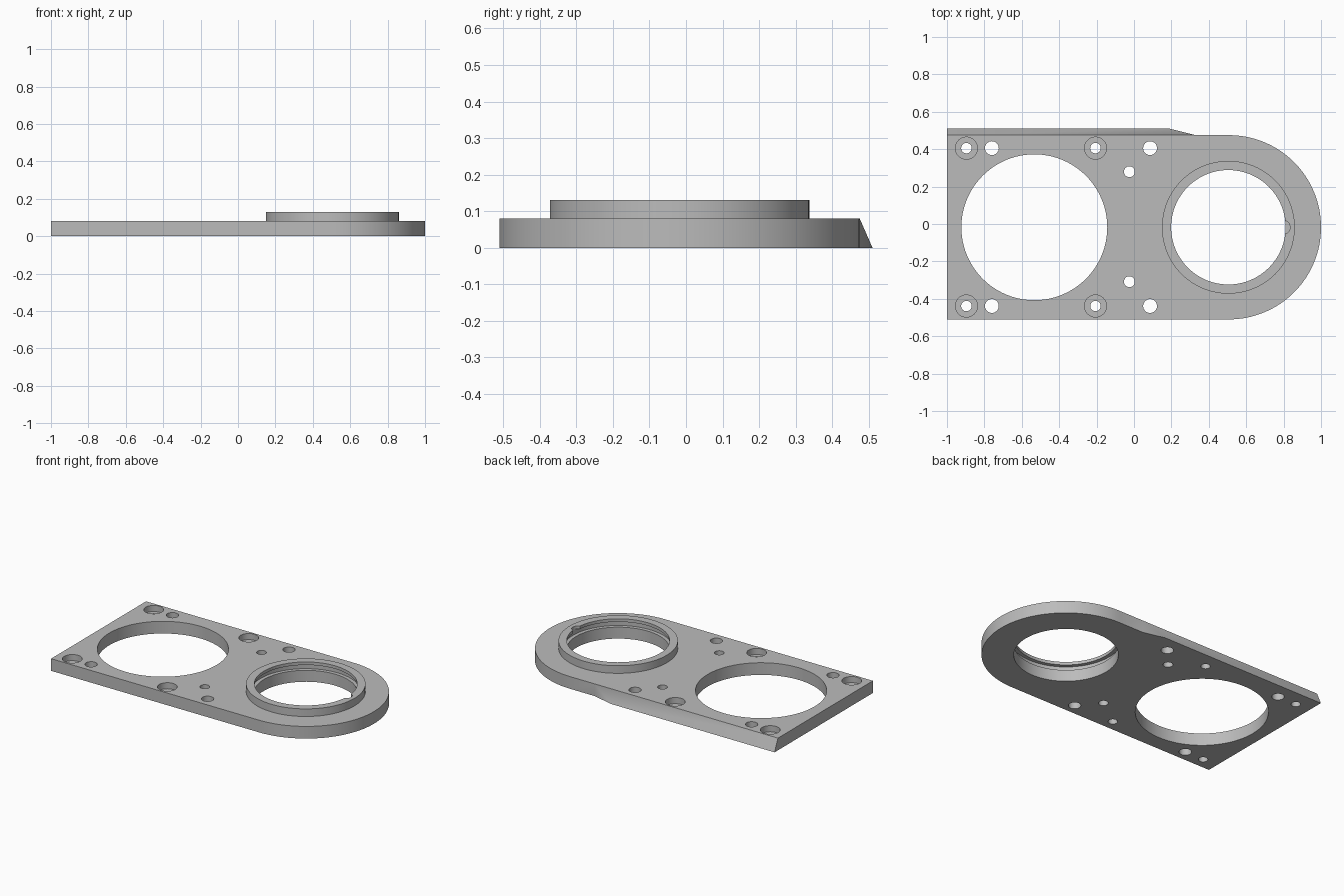
import bpy, bmesh, math

cube = bpy.data.objects.get("Cube")
if cube:
    bpy.data.objects.remove(cube, do_unlink=True)

MID = -0.0175            # centre line of the plate in y
EDGE = 0.4925            # half width, also radius of the rounded end
THICK = 0.08
RING_X = 1 - EDGE

grey = bpy.data.materials.new("machined grey")
grey.use_nodes = True
grey.diffuse_color = (0.5, 0.5, 0.5, 1)
grey.node_tree.nodes["Principled BSDF"].inputs["Base Color"].default_value = (0.5, 0.5, 0.5, 1)


def add_object(name, bm):
    bmesh.ops.recalc_face_normals(bm, faces=bm.faces)
    mesh = bpy.data.meshes.new(name)
    bm.to_mesh(mesh)
    bm.free()
    mesh.materials.append(grey)
    obj = bpy.data.objects.new(name, mesh)
    bpy.context.collection.objects.link(obj)
    return obj


def lathe(bm, x, y, profile, sides):
    """Closed solid of revolution from (radius, height) points, bottom to top."""
    rings = []
    for r, z in profile:
        rings.append([bm.verts.new((x + r * math.cos(2 * math.pi * i / sides),
                                    y + r * math.sin(2 * math.pi * i / sides), z))
                      for i in range(sides)])
    for low, high in zip(rings, rings[1:]):
        for i in range(sides):
            j = (i + 1) % sides
            bm.faces.new((low[i], low[j], high[j], high[i]))
    bm.faces.new(rings[0][::-1])
    bm.faces.new(rings[-1])


def boolean(target, tool, operation):
    tool.hide_render = True
    mod = target.modifiers.new(tool.name, 'BOOLEAN')
    mod.operation, mod.solver, mod.object = operation, 'EXACT', tool
    bpy.context.view_layer.objects.active = target
    bpy.ops.object.modifier_apply(modifier=mod.name)
    bpy.data.objects.remove(tool, do_unlink=True)


# Plate: square end on the right, round end on the left, sloped back edge
outline = [(-1, MID - EDGE)]
for i in range(65):
    a = math.pi * (i / 64 - 0.5)
    outline.append((RING_X + EDGE * math.cos(a), MID + EDGE * math.sin(a)))
back = MID + EDGE
outline.append((0.33, back))
bm = bmesh.new()
bottom = [bm.verts.new((x, y, 0)) for x, y in outline]
top = [bm.verts.new((x, y, THICK)) for x, y in outline]
for i in range(len(outline) - 1):
    bm.faces.new((bottom[i], bottom[i + 1], top[i + 1], top[i]))
toe = bm.verts.new((0.19, 0.51, 0))
corner = bm.verts.new((-1, 0.51, 0))
top_corner = bm.verts.new((-1, back, THICK))
bm.faces.new((bottom[-1], toe, top[-1]))
bm.faces.new((toe, corner, top_corner, top[-1]))
bm.faces.new((corner, bottom[0], top[0], top_corner))
bm.faces.new(top + [top_corner])
bm.faces.new((bottom + [toe, corner])[::-1])
plate = add_object("mounting_plate", bm)

# Raised collar around the smaller bore
bm = bmesh.new()
lathe(bm, RING_X - 0.003, MID, [(0.355, 0.04), (0.355, 0.13)], 96)
boolean(plate, add_object("collar", bm), 'UNION')

# Bores and screw holes
bm = bmesh.new()
lathe(bm, -0.533, MID, [(0.39, -0.1), (0.39, 0.2)], 96)
lathe(bm, RING_X - 0.003, MID,
      [(0.306, -0.1), (0.306, 0.075), (0.33, 0.075), (0.33, 0.11),
       (0.306, 0.11), (0.306, 0.2)], 96)
for side in (-1, 1):
    y = MID + 0.001 + side * 0.422
    for x in (-0.896, -0.206):
        lathe(bm, x, y, [(0.028, -0.1), (0.028, 0.04), (0.059, 0.04), (0.059, 0.2)], 40)
    for x in (-0.76, 0.086):
        lathe(bm, x, y, [(0.037, -0.1), (0.037, 0.2)], 32)
    lathe(bm, -0.025, MID + 0.003 + side * 0.294, [(0.029, -0.1), (0.029, 0.2)], 32)
boolean(plate, add_object("hole_cutters", bm), 'DIFFERENCE')

# Small round notch in the collar lip
bm = bmesh.new()
lathe(bm, RING_X + 0.29, MID, [(0.037, 0.076), (0.037, 0.2)], 32)
boolean(plate, add_object("notch_cutter", bm), 'DIFFERENCE')

# Smooth curved walls, keep machined edges crisp
bpy.ops.object.select_all(action='DESELECT')
plate.select_set(True)
bpy.context.view_layer.objects.active = plate
bpy.ops.object.shade_smooth_by_angle(angle=math.radians(30))
